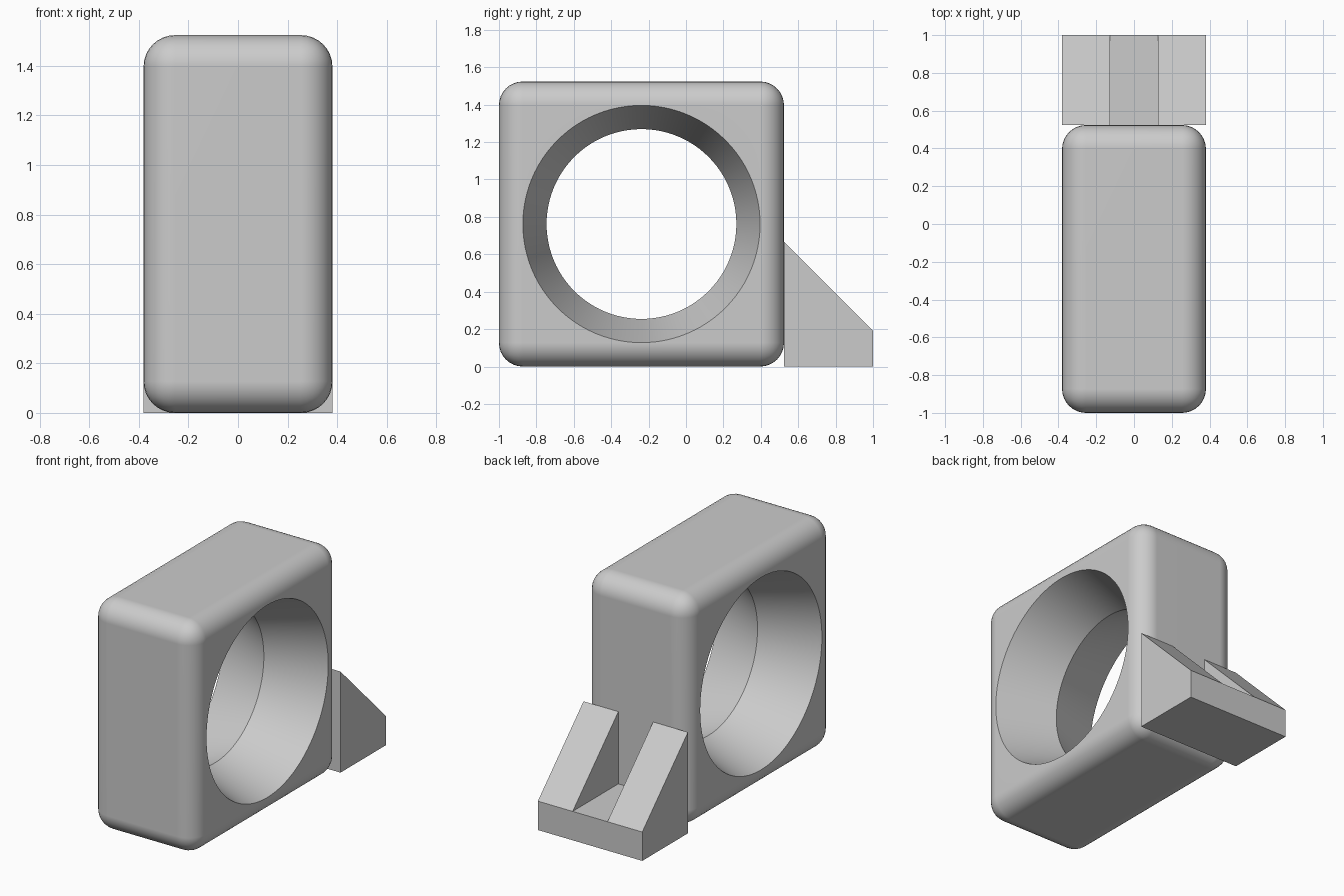
import bpy
import bmesh
from math import radians, pi
from mathutils import Matrix, Vector

default = bpy.data.objects.get("Cube")
if default:
    bpy.data.objects.remove(default)

U = 2 / 15.75                 # design unit: the block is 12 x 12 x 6 units
HALF_W = 3 * U
Y0, Y1, BACK = -1.0, -1 + 12 * U, 1.0
HOLE_Y, HOLE_Z = Y0 + 6 * U, 6 * U

grey = bpy.data.materials.new("light grey")
grey.use_nodes = True
colour = (0.6, 0.6, 0.6, 1)
grey.diffuse_color = colour
grey.node_tree.nodes["Principled BSDF"].inputs["Base Color"].default_value = colour


def make_object(name, bm):
    bmesh.ops.recalc_face_normals(bm, faces=bm.faces)
    mesh = bpy.data.meshes.new(name)
    bm.to_mesh(mesh)
    bm.free()
    mesh.materials.append(grey)
    obj = bpy.data.objects.new(name, mesh)
    bpy.context.collection.objects.link(obj)
    return obj


def add_prism(bm, profile, x0, x1):
    """Extrude a (y, z) profile along x."""
    face = bm.faces.new([bm.verts.new((x0, y, z)) for y, z in profile])
    moved = bmesh.ops.extrude_face_region(bm, geom=[face])["geom"]
    verts = [v for v in moved if isinstance(v, bmesh.types.BMVert)]
    bmesh.ops.translate(bm, verts=verts, vec=(x1 - x0, 0, 0))


# Block with rounded edges
bm = bmesh.new()
add_prism(bm, [(Y0, 0), (Y1, 0), (Y1, 12 * U), (Y0, 12 * U)], -HALF_W, HALF_W)
bmesh.ops.bevel(bm, geom=bm.edges[:], offset=U, offset_type='OFFSET',
                segments=8, profile=0.5, affect='EDGES')
block = make_object("block", bm)

# Hourglass cutter: the hole narrows from both sides to the middle
bm = bmesh.new()
reach = 1.2
profile = [(-reach, 0), (-reach, 4 + reach), (0, 4), (reach, 4 + reach), (reach, 0)]
verts = [bm.verts.new((x * HALF_W, HOLE_Y, HOLE_Z + r * U * 0.999)) for x, r in profile]
edges = [bm.edges.new(pair) for pair in zip(verts, verts[1:])]
bmesh.ops.spin(bm, geom=verts + edges, cent=(0, HOLE_Y, HOLE_Z), axis=(1, 0, 0),
               angle=2 * pi, steps=96)
bmesh.ops.remove_doubles(bm, verts=bm.verts, dist=1e-4)
cutter = make_object("hole_cutter", bm)

cut = block.modifiers.new("hole", 'BOOLEAN')
cut.operation = 'DIFFERENCE'
cut.solver = 'EXACT'
cut.object = cutter
bpy.context.view_layer.objects.active = block
block.select_set(True)
bpy.ops.object.modifier_apply(modifier=cut.name)
bpy.data.objects.remove(cutter)
bpy.ops.object.shade_smooth_by_angle(angle=radians(20))
weighted = block.modifiers.new("even_shading", 'WEIGHTED_NORMAL')
weighted.keep_sharp = True

# Rear bracket: a base slab between two sloping cheeks
low, high, slot = 1.5 * U, 5.25 * U, U
bm = bmesh.new()
add_prism(bm, [(Y1, 0), (BACK, 0), (BACK, low), (Y1, low)], -slot, slot)
make_object("bracket_base", bm)
for side, name in ((1, "left"), (-1, "right")):
    bm = bmesh.new()
    add_prism(bm, [(Y1, 0), (BACK, 0), (BACK, low), (Y1, high)], side * slot, side * HALF_W)
    make_object(name + "_bracket_cheek", bm)
